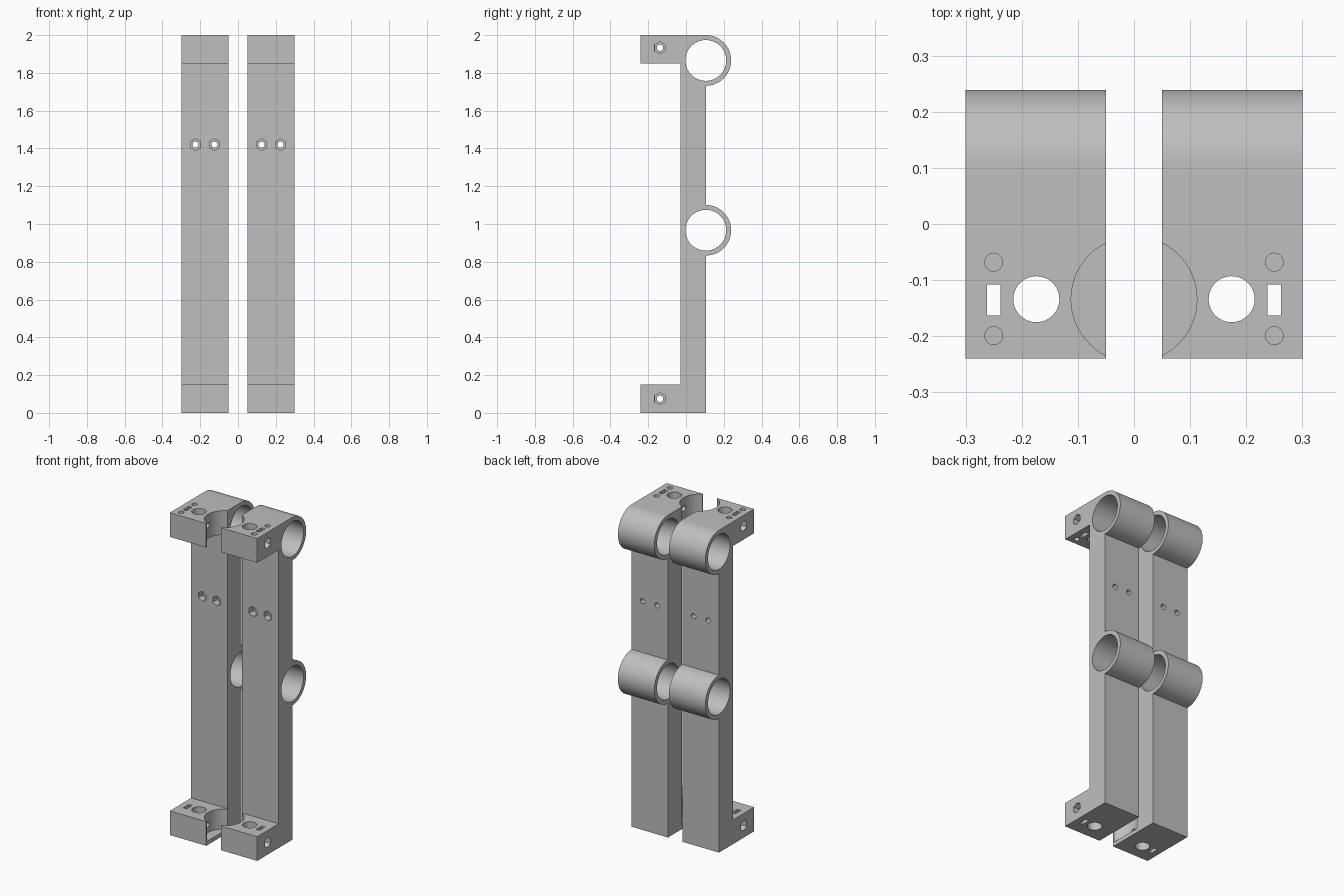
import bpy
import bmesh
from math import cos, sin, pi
from mathutils import Matrix

cube = bpy.data.objects.get("Cube")
if cube:
    bpy.data.objects.remove(cube, do_unlink=True)

grey = bpy.data.materials.new("plain grey")
grey.use_nodes = True
colour = (0.52, 0.52, 0.52, 1)
grey.diffuse_color = colour
grey.node_tree.nodes["Principled BSDF"].inputs["Base Color"].default_value = colour

INNER, OUTER = 0.05, 0.30          # bracket width range
FRONT, BAR_FRONT, BACK = -0.24, -0.03, 0.105
ARM = 0.15                         # height of each arm
RING, BORE = 0.134, 0.108          # tube radii
RING_Z = (1.866, 0.967)
FLOOR = 0.025


def arc(u, v, r, start, sweep, n):
    return [(u + r * cos(start + sweep * i / n), v + r * sin(start + sweep * i / n))
            for i in range(n + 1)]


def circle(u, v, r, n=48):
    return arc(u, v, r, pi / 2, 2 * pi, n)[:-1]


def rect(u0, u1, v0, v1):
    return [(u0, v0), (u1, v0), (u1, v1), (u0, v1)]


def prism(name, pts, axis, a, b):
    """Extrude a flat outline along an axis from a to b."""
    place = {"x": lambda u, v, d: (d, u, v),
             "y": lambda u, v, d: (u, d, v),
             "z": lambda u, v, d: (u, v, d)}[axis]
    bm = bmesh.new()
    low = [bm.verts.new(place(u, v, a)) for u, v in pts]
    high = [bm.verts.new(place(u, v, b)) for u, v in pts]
    bm.faces.new(low)
    bm.faces.new(high)
    for i in range(len(pts)):
        j = (i + 1) % len(pts)
        bm.faces.new((low[i], low[j], high[j], high[i]))
    bmesh.ops.recalc_face_normals(bm, faces=bm.faces)
    mesh = bpy.data.meshes.new(name)
    bm.to_mesh(mesh)
    bm.free()
    mesh.materials.append(grey)
    obj = bpy.data.objects.new(name, mesh)
    bpy.context.collection.objects.link(obj)
    return obj


def activate(obj):
    bpy.ops.object.select_all(action="DESELECT")
    obj.select_set(True)
    bpy.context.view_layer.objects.active = obj


def cut(pts, axis, a, b):
    """Subtract a prism from the bracket."""
    cutter = prism("cutter", pts, axis, a, b)
    cutter.hide_render = True
    activate(bracket)
    mod = bracket.modifiers.new("cut", "BOOLEAN")
    mod.operation = "DIFFERENCE"
    mod.solver = "EXACT"
    mod.object = cutter
    bpy.ops.object.modifier_apply(modifier=mod.name)
    bpy.data.objects.remove(cutter, do_unlink=True)


# Side outline: upright bar, two front arms, two half-round tube backs
outline = [(BACK, 0), (FRONT, 0), (FRONT, ARM), (BAR_FRONT, ARM),
           (BAR_FRONT, 2 - ARM), (FRONT, 2 - ARM), (FRONT, 2)]
for z in RING_Z:
    outline += arc(BACK, z, RING, pi / 2, -pi, 32)
bracket = prism("left_bracket", outline, "x", INNER, OUTER)

# Tube bores
for z in RING_Z:
    cut(circle(BACK, z, BORE, 64), "x", 0, 0.4)

# Half-round reliefs on the inner side: open in the top arm, floored in the bottom
relief = circle(0, -0.134, 0.112, 96)
cut(relief, "z", 1.8, 2.1)
cut(relief, "z", FLOOR, 0.2)

# Rod hole and slot through both arms
cut(circle(0.174, -0.134, 0.041), "z", -0.1, 2.1)
cut(rect(0.238, 0.262, -0.163, -0.108), "z", -0.1, 2.1)

# Small screw holes in the top arm
for y in (-0.068, -0.199):
    cut(circle(0.25, y, 0.016, 24), "z", 1.8, 2.1)

# Sideways clamp bolts with hexagonal nut pockets on the outer side
for z in (0.075, 1.933):
    cut(circle(-0.138, z, 0.017, 24), "x", 0, 0.4)
    cut(circle(-0.138, z, 0.032, 6), "x", OUTER - 0.04, 0.4)

# Bolts through the bar with hexagonal pockets on the front
for x in (0.125, 0.225):
    cut(circle(x, 1.42, 0.016, 24), "y", -0.2, 0.2)
    cut(circle(x, 1.42, 0.031, 6), "y", -0.2, BAR_FRONT + 0.04)

# Mirrored partner
partner = bpy.data.objects.new("right_bracket", bracket.data.copy())
bpy.context.collection.objects.link(partner)
partner.data.transform(Matrix.Scale(-1, 4, (1, 0, 0)))
partner.data.flip_normals()

for obj in (bracket, partner):
    activate(obj)
    bpy.ops.object.shade_smooth_by_angle(angle=pi / 6)
